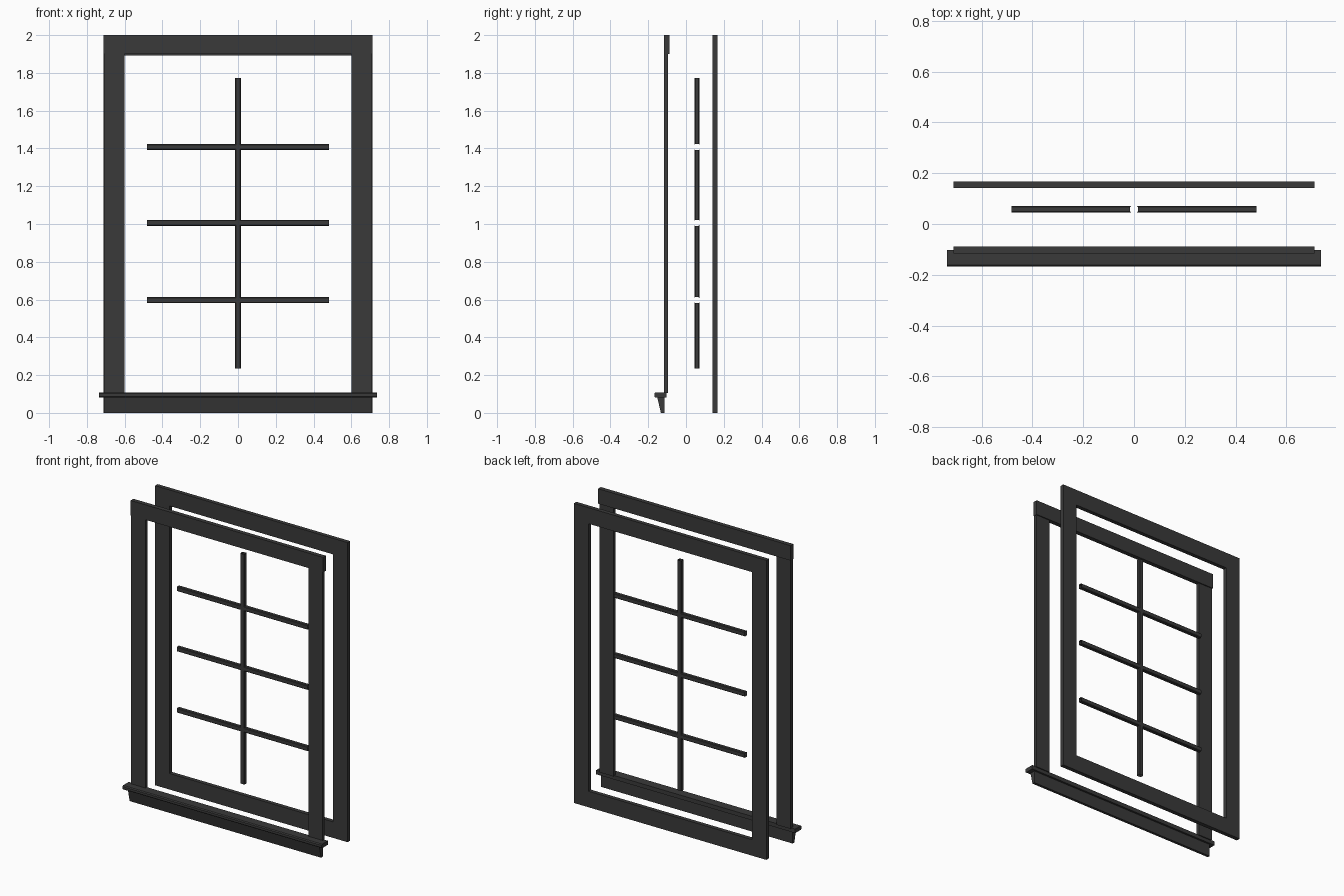
import bpy
import bmesh
from mathutils import Vector

default = bpy.data.objects.get("Cube")
if default:
    bpy.data.objects.remove(default, do_unlink=True)

# One dark painted finish for everything
paint = bpy.data.materials.new("charcoal_paint")
paint.use_nodes = True
color = (0.042, 0.042, 0.042, 1)
paint.diffuse_color = color
paint.node_tree.nodes["Principled BSDF"].inputs["Base Color"].default_value = color


def finish(name, bm):
    bmesh.ops.recalc_face_normals(bm, faces=bm.faces)
    mesh = bpy.data.meshes.new(name)
    bm.to_mesh(mesh)
    bm.free()
    mesh.materials.append(paint)
    obj = bpy.data.objects.new(name, mesh)
    bpy.context.collection.objects.link(obj)
    return obj


def prism(name, profile, half_length):
    """Extrude a (y, z) profile along x, centred."""
    bm = bmesh.new()
    face = bm.faces.new([bm.verts.new((-half_length, y, z)) for y, z in profile])
    out = bmesh.ops.extrude_face_region(bm, geom=[face])
    moved = [v for v in out["geom"] if isinstance(v, bmesh.types.BMVert)]
    bmesh.ops.translate(bm, verts=moved, vec=(2 * half_length, 0, 0))
    return finish(name, bm)


def box(name, x, y, z):
    bm = bmesh.new()
    bmesh.ops.create_cube(bm, size=1)
    for v in bm.verts:
        v.co = Vector([lo + (c + 0.5) * (hi - lo) for c, (lo, hi) in zip(v.co, (x, y, z))])
    return finish(name, bm)


# Front casing: side boards and head board
for name, side in (("left_casing", 1), ("right_casing", -1)):
    box(name, sorted((0.602 * side, 0.707 * side)), (-0.117, -0.095), (0.105, 1.9))
box("head_casing", (-0.711, 0.711), (-0.117, -0.088), (1.9, 2.0))

# Sill with eased nose, and the sloping apron under it
prism("sill", [(-0.102, 0.082), (-0.162, 0.082), (-0.168, 0.088), (-0.168, 0.103),
               (-0.162, 0.109), (-0.102, 0.109)], 0.735)
prism("apron", [(-0.115, 0), (-0.133, 0), (-0.152, 0.082), (-0.115, 0.082)], 0.707)

# Back casing: a mitred flat ring
bm = bmesh.new()
half, width = 0.711, 0.107
rings = []
for y, inset in ((0.141, 0), (0.168, 0), (0.168, width), (0.141, width)):
    h = half - inset
    rings.append([bm.verts.new((x, y, z)) for x, z in
                  ((-h, inset), (h, inset), (h, 2 - inset), (-h, 2 - inset))])
for r in range(4):
    a, b = rings[r], rings[(r + 1) % 4]
    for i in range(4):
        j = (i + 1) % 4
        bm.faces.new((a[i], a[j], b[j], b[i]))
finish("back_casing", bm)

# Glazing bars: open chamfered tubes, mitred where they cross
R, D, C, MID = 0.0155, 0.013, 0.004, 0.058
quarter = [(0, -D), (R - C, -D), (R, C - D), (R, D - C), (R - C, D)]
section = quarter + [(-u, -v) for u, v in quarter]


def bar(bm, place, start, end, mitre_start, mitre_end):
    loops = [[bm.verts.new(place(start + (abs(u) if mitre_start else 0), u, v)) for u, v in section],
             [bm.verts.new(place(end - (abs(u) if mitre_end else 0), u, v)) for u, v in section]]
    for i in range(len(section)):
        j = (i + 1) % len(section)
        bm.faces.new((loops[0][i], loops[0][j], loops[1][j], loops[1][i]))


bm = bmesh.new()
crossings = [0.597, 1.006, 1.408]
stops = [0.235] + crossings + [1.772]
for i in range(len(stops) - 1):
    bar(bm, lambda t, u, v: (u, MID + v, t), stops[i], stops[i + 1], i > 0, i < len(crossings))
for height in crossings:
    for side in (-1, 1):
        bar(bm, lambda t, u, v: (side * t, MID + v, height + u), 0, 0.483, True, False)
bmesh.ops.remove_doubles(bm, verts=bm.verts, dist=0.0001)
finish("glazing_bars", bm)
